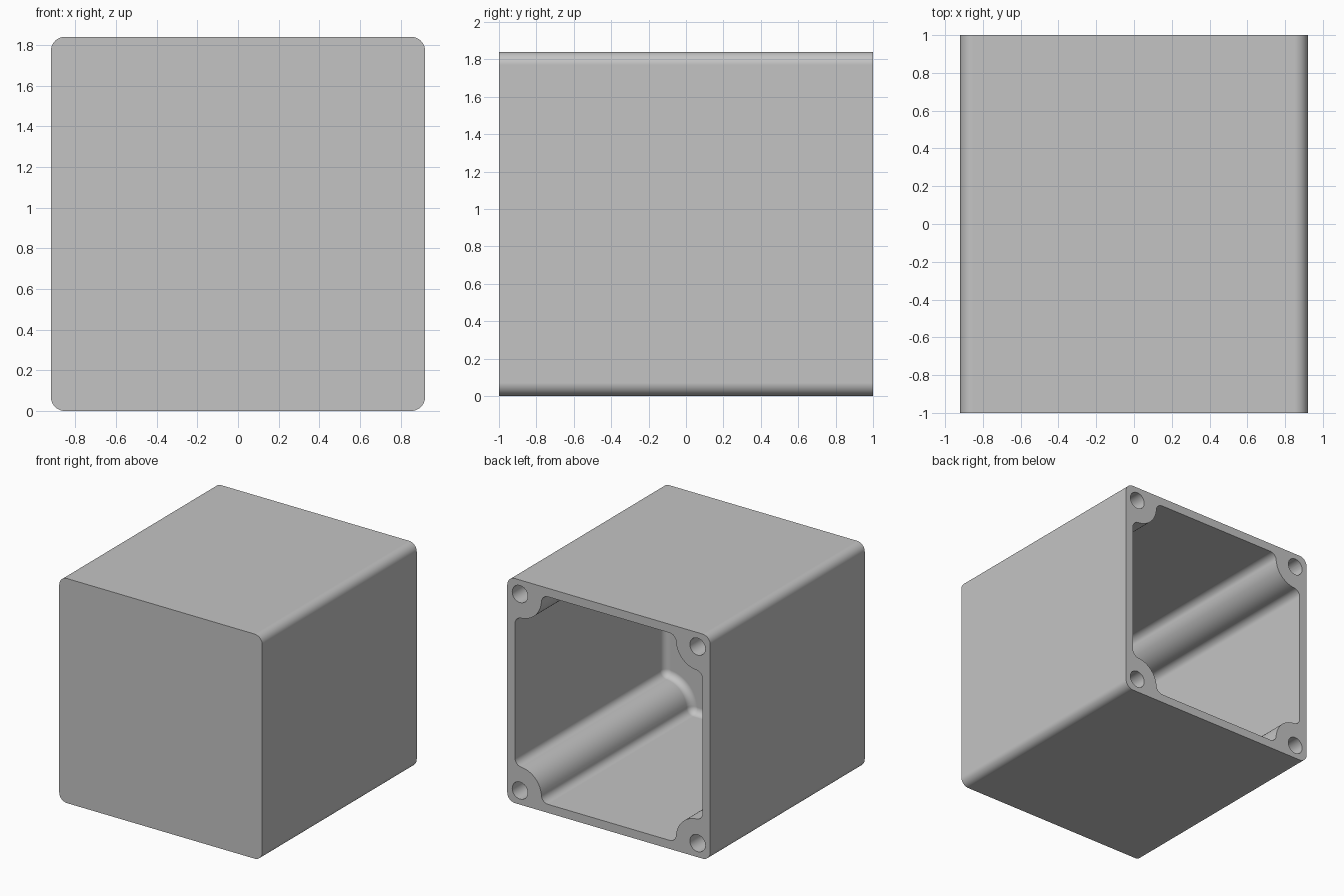
import bpy, bmesh, math

cube = bpy.data.objects.get("Cube")
if cube:
    bpy.data.objects.remove(cube, do_unlink=True)

HALF, HEIGHT_MID = 0.92, 0.92       # half width of the square section
OPEN_Y, CLOSED_Y = 1.0, -1.0        # open end and closed end
WALL, FLOOR, FILLET = 0.07, 0.065, 0.055
SCREW, HOLE_R, BOSS_R, BLEND_R = 0.805, 0.07, 0.195, 0.06

grey = bpy.data.materials.new("plain grey")
grey.use_nodes = True
grey.diffuse_color = (0.55, 0.55, 0.55, 1)
grey.node_tree.nodes["Principled BSDF"].inputs["Base Color"].default_value = (0.55, 0.55, 0.55, 1)


def arc(cx, cz, r, a0, a1, n):
    return [(cx + r * math.cos(a0 + (a1 - a0) * i / n),
             cz + r * math.sin(a0 + (a1 - a0) * i / n)) for i in range(n + 1)]


def four_corners(corner):
    """Repeat one corner outline around the square."""
    pts = []
    for k in range(4):
        c, s = round(math.cos(k * math.pi / 2)), round(math.sin(k * math.pi / 2))
        pts += [(x * c - z * s, x * s + z * c) for x, z in corner]
    return pts


def cavity_outline(o):
    """Cavity section shrunk by o: straight walls, blends and screw bosses."""
    wall, boss, blend = HALF - WALL - o, BOSS_R + o, BLEND_R - o
    off = wall - blend - SCREW                      # blend centre across the wall
    along = math.sqrt((boss + blend) ** 2 - off ** 2)
    turn = math.atan2(along, -off)                  # angle where blend meets boss
    first = arc(SCREW + off, SCREW - along, blend, 0, math.pi - turn, 8)
    a = math.atan2(-along, off) % math.tau
    boss_arc = arc(SCREW, SCREW, boss, a, 1.5 * math.pi - (a - math.pi), 20)
    last = [(z, x) for x, z in reversed(first)]
    return four_corners(first + boss_arc[1:-1] + last)


def loft(name, rings):
    """Solid through (y, outline) rings running along the y axis."""
    bm = bmesh.new()
    loops = [[bm.verts.new((x, y, z + HEIGHT_MID)) for x, z in pts] for y, pts in rings]
    n = len(loops[0])
    for a, b in zip(loops, loops[1:]):
        for i in range(n):
            j = (i + 1) % n
            bm.faces.new((a[i], a[j], b[j], b[i]))
    bm.faces.new(loops[0])
    bm.faces.new(loops[-1])
    bmesh.ops.recalc_face_normals(bm, faces=bm.faces)
    mesh = bpy.data.meshes.new(name)
    bm.to_mesh(mesh)
    bm.free()
    mesh.materials.append(grey)
    obj = bpy.data.objects.new(name, mesh)
    bpy.context.collection.objects.link(obj)
    return obj


# Outer block with rounded long edges
radius = 0.07
outer = four_corners(arc(HALF - radius, HALF - radius, radius, 0, math.pi / 2, 10))
housing = loft("housing", [(OPEN_Y, outer), (CLOSED_Y, outer)])

# Cavity with a filleted floor
floor_y = CLOSED_Y + FLOOR
rings = [(OPEN_Y + 0.1, cavity_outline(0))]
for i in range(7):
    t = i / 6 * math.pi / 2
    rings.append((floor_y + FILLET * (1 - math.sin(t)), cavity_outline(FILLET * (1 - math.cos(t)))))
cutters = [loft("cavity_cutter", rings)]

# Blind screw holes in the four bosses
for sx in (-1, 1):
    for sz in (-1, 1):
        circle = arc(sx * SCREW, sz * SCREW, HOLE_R, 0, math.tau, 32)[:-1]
        cutters.append(loft("screw_hole_cutter", [(OPEN_Y + 0.1, circle), (OPEN_Y - 0.6, circle)]))

bpy.ops.object.select_all(action="DESELECT")
housing.select_set(True)
bpy.context.view_layer.objects.active = housing
for cutter in cutters:
    cutter.hide_render = True
    cut = housing.modifiers.new("cut", "BOOLEAN")
    cut.operation, cut.solver, cut.object = "DIFFERENCE", "EXACT", cutter
    bpy.ops.object.modifier_apply(modifier=cut.name)
    bpy.data.objects.remove(cutter, do_unlink=True)

# Smooth rounds with flat, clean walls
bpy.ops.object.shade_smooth_by_angle(angle=math.radians(35))
normals = housing.modifiers.new("clean_normals", "WEIGHTED_NORMAL")
normals.keep_sharp = True
